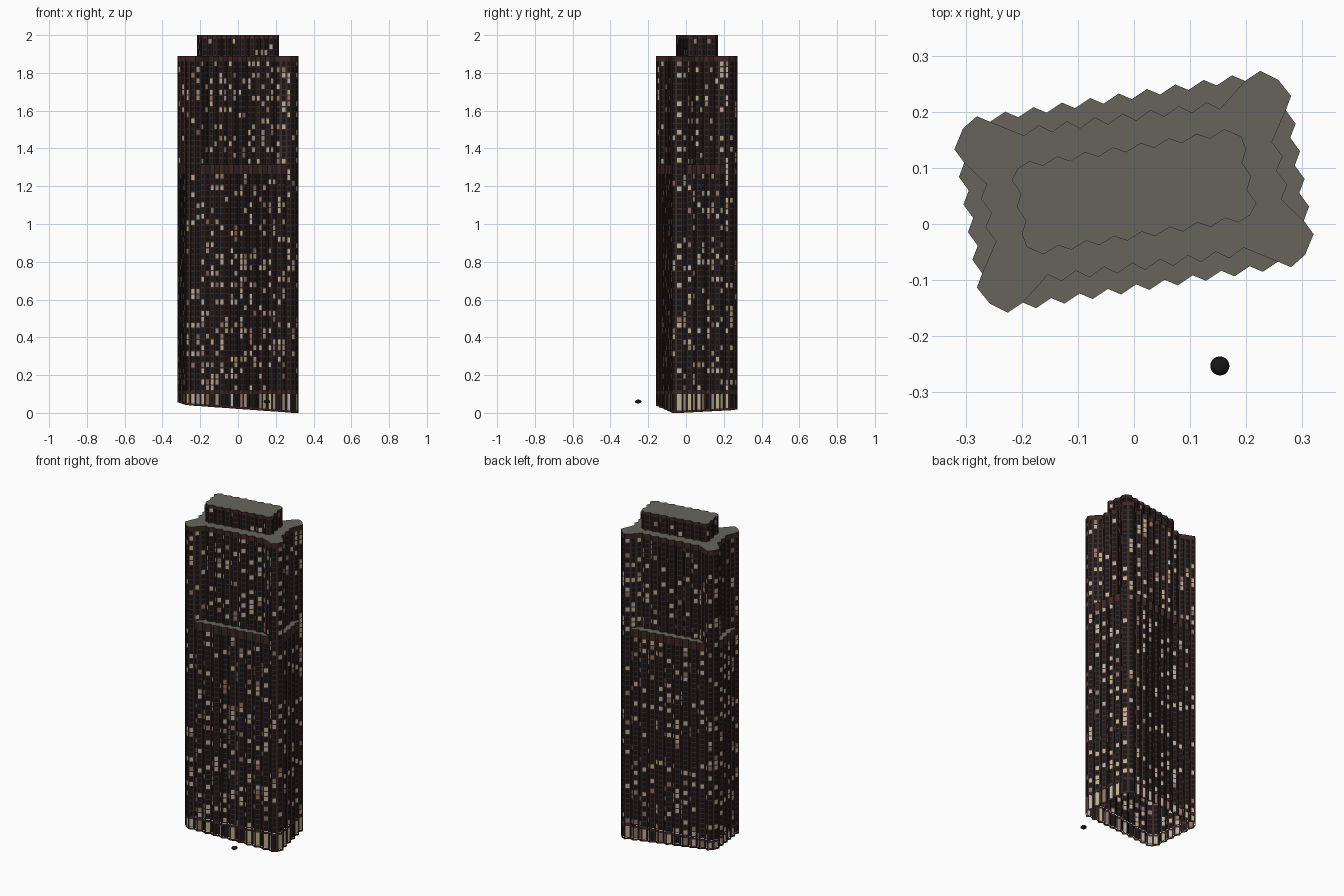
import bpy, bmesh, random
from mathutils import Vector

if "Cube" in bpy.data.objects:
    bpy.data.objects.remove(bpy.data.objects["Cube"])

random.seed(7)
PIER, DEPTH = 0.19, 0.003


def material(name, rgb):
    m = bpy.data.materials.new(name)
    m.diffuse_color = (*rgb, 1)
    m.use_nodes = True
    m.node_tree.nodes["Principled BSDF"].inputs["Base Color"].default_value = m.diffuse_color
    return m


MATS = [material("brown_stone", (0.045, 0.021, 0.019)),
        material("dark_glass", (0.008, 0.008, 0.009)),
        material("lit_cream", (0.50, 0.41, 0.27)),
        material("lit_white", (0.45, 0.43, 0.40)),
        material("lit_tan", (0.27, 0.17, 0.13)),
        material("roof_grey", (0.135, 0.127, 0.108))]


def ground(x, y):
    return 0.0257 - 0.078 * x + 0.04 * y


def rot(pts):
    # half-turn about the tower centre
    return [(-x, 0.115 - y) for x, y in pts]


def zig(a, step, n, off):
    # sawtooth line: n teeth starting and ending on the same side
    pts = []
    for i in range(n):
        x, y = a[0] + i * step[0], a[1] + i * step[1]
        pts += [(x, y), (x + off[0], y + off[1])]
    return pts + [(a[0] + n * step[0], a[1] + n * step[1])]


def mid(a, b):
    return ((a[0] + b[0]) / 2, (a[1] + b[1]) / 2)


def finish(bm, name):
    me = bpy.data.meshes.new(name)
    bm.to_mesh(me)
    bm.free()
    for m in MATS:
        me.materials.append(m)
    ob = bpy.data.objects.new(name, me)
    bpy.context.collection.objects.link(ob)
    return ob


def quad(bm, a, b, z0, z1, mat):
    # upright quad; a string-free offset pair (True, h) means height above ground
    def h(p, z):
        return ground(p.x, p.y) + z[1] if isinstance(z, tuple) else z
    f = bm.faces.new([bm.verts.new((p.x, p.y, h(p, z))) for p, z in
                      ((a, z0), (b, z0), (b, z1), (a, z1))])
    f.material_index = mat


def glass(lit):
    if random.random() > lit:
        return 1
    return random.choice((2, 2, 3, 4))


def bay(bm, p, q, z0, z1, floors, lit):
    # one facet: flush piers, recessed column of windows and spandrels
    p, q = Vector(p), Vector(q)
    d = (q - p).normalized()
    inset = Vector((-d.y, d.x)) * DEPTH
    a, b = p.lerp(q, PIER), p.lerp(q, 1 - PIER)
    ai, bi = a + inset, b + inset
    for s, e in ((p, a), (a, ai), (bi, b), (b, q)):
        quad(bm, s, e, z0, z1, 0)
    if floors == 1:
        quad(bm, ai, bi, z0, z1, glass(lit))
        return
    h = (z1 - z0) / floors
    for i in range(floors):
        z = z0 + i * h
        quad(bm, ai, bi, z, z + 0.2 * h, 0)
        quad(bm, ai, bi, z + 0.2 * h, z + h, glass(lit))


def wall(name, lines, rows):
    bm = bmesh.new()
    for pts in lines:
        for p, q in zip(pts, pts[1:]):
            for z0, z1, floors, lit in rows:
                if floors:
                    bay(bm, p, q, z0, z1, floors, lit)
                else:
                    quad(bm, Vector(p), Vector(q), z0, z1, 0)
    return finish(bm, name)


def slab(name, polys, z):
    bm = bmesh.new()
    for pts in polys:
        f = bm.faces.new([bm.verts.new((x, y, z)) for x, y in pts])
        f.normal_update()
        if f.normal.z < 0:
            f.normal_flip()
        f.material_index = 5
    return finish(bm, name)


# Plan lines, counter-clockwise, for half of the tower
F = zig((-0.225, -0.158), (0.0505, 0.0081), 10, (0.027, 0.018))
R = zig((0.32, -0.018), (-0.008, 0.0492), 5, (-0.0175, 0.024))
front, side = F[1:20], R[1:10]
corner_a = [F[19], F[20], (0.305, -0.055), R[0], R[1]]
corner_b = [R[9], R[10], (0.257, 0.257)] + rot(F[:2])
fz = zig((-0.153, -0.09), (0.0498, 0.0068), 7, (0.0235, -0.012))
rz = zig((0.2625, 0.044), (-0.0083, 0.051), 2, (0.0105, 0.026))
front_in = [F[1], mid(F[1], fz[0])] + fz + [mid(fz[-1], F[19]), F[19]]
side_in = [R[1], mid(R[1], rz[0])] + rz + [mid(rz[-1], R[9]), R[9]]


def both(*lines):
    return list(lines) + [rot(l) for l in lines]


# Lobby on sloping ground, shared by flanks and corners
lobby = [((True, 0), (True, 0.012), 0, 0), ((True, 0.012), 0.10, 1, 0.75),
         (0.10, 0.115, 0, 0)]
wall("lower_flank_walls", both(front, side),
     lobby + [(0.115, 1.265, 38, 0.25), (1.265, 1.315, 0, 0)])
wall("corner_walls", both(corner_a, corner_b),
     lobby + [(0.115, 1.86, 58, 0.22), (1.86, 1.89, 0, 0)])
wall("upper_recessed_walls", both(front_in, side_in),
     [(1.315, 1.86, 18, 0.25), (1.86, 1.89, 0, 0)])

# Setback ledges and main roof
slab("setback_ledges", both(front + front_in[-2:0:-1], side + side_in[-2:0:-1]), 1.315)
half = front_in[:-1] + corner_a[:-1] + side_in[:-1] + corner_b[:-1]
slab("main_roof", [half + rot(half)], 1.89)

# Penthouse
PF = zig((-0.161, -0.054), (0.0496, 0.0081), 7, (0.026, 0.016))
PR = zig((0.218, 0.037), (-0.009, 0.048), 2, (-0.0165, 0.024))
half = PF + [(0.207, 0.016)] + PR + [(0.191, 0.156)]
loop = half + rot(half)
wall("penthouse_walls", [loop + loop[:1]], [(1.89, 1.98, 3, 0.15), (1.98, 2.0, 0, 0)])
slab("penthouse_roof", [loop], 2.0)

# Small dark ball in front of the tower
bpy.ops.mesh.primitive_uv_sphere_add(segments=20, ring_count=10, radius=0.017,
                                     location=(0.153, -0.253, 0.06))
ball = bpy.context.object
ball.name = "ground_ball"
ball.scale.z = 0.6
ball.data.materials.append(MATS[1])
bpy.ops.object.shade_smooth_by_angle()
